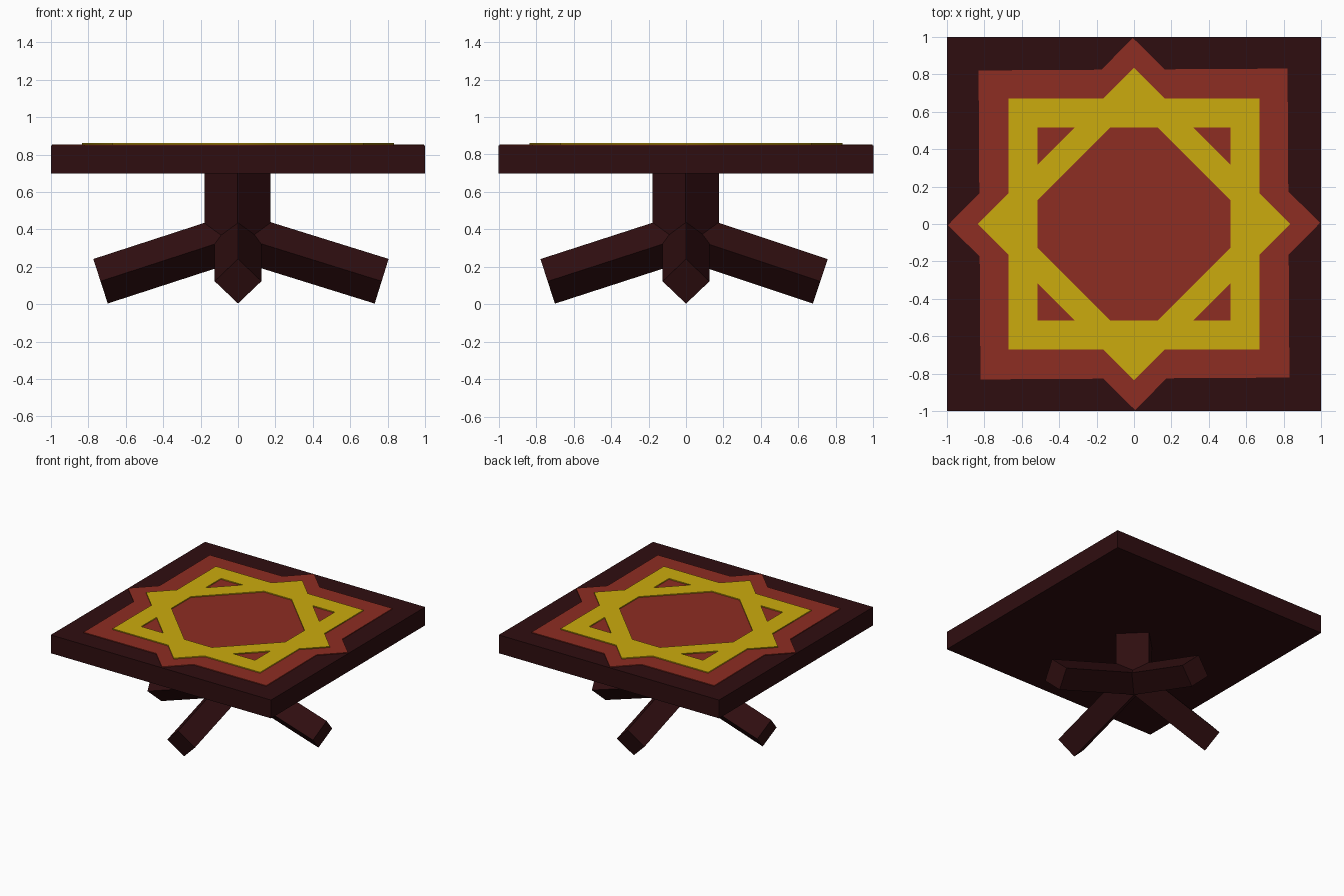
import bpy, bmesh, math
from mathutils import Vector, Matrix

if "Cube" in bpy.data.objects:
    bpy.data.objects.remove(bpy.data.objects["Cube"])


def material(name, rgb):
    m = bpy.data.materials.new(name)
    m.diffuse_color = (*rgb, 1)
    m.use_nodes = True
    m.node_tree.nodes["Principled BSDF"].inputs["Base Color"].default_value = m.diffuse_color
    return m


WOOD = material("dark wood", (0.028, 0.0042, 0.005))
RED = material("brick red", (0.27, 0.026, 0.016))
GOLD = material("gold yellow", (0.6, 0.41, 0.004))


def add_object(name, mesh, mat):
    ob = bpy.data.objects.new(name, mesh)
    bpy.context.collection.objects.link(ob)
    mesh.materials.clear()
    mesh.materials.append(mat)
    return ob


def box(name, size, matrix, mat):
    bm = bmesh.new()
    bmesh.ops.create_cube(bm, size=1)
    bmesh.ops.scale(bm, vec=size, verts=bm.verts)
    bmesh.ops.transform(bm, matrix=matrix, verts=bm.verts)
    me = bpy.data.meshes.new(name)
    bm.to_mesh(me)
    bm.free()
    return add_object(name, me, mat)


def plate(name, loops, z0, z1, mat, turn=0.0):
    """Flat plate from an outline followed by its holes."""
    cu = bpy.data.curves.new(name + "_outline", 'CURVE')
    cu.dimensions = '2D'
    cu.fill_mode = 'BOTH'
    cu.extrude = (z1 - z0) / 2
    for pts in loops:
        sp = cu.splines.new('POLY')
        sp.points.add(len(pts) - 1)
        for p, (x, y) in zip(sp.points, pts):
            p.co = (x, y, 0, 1)
        sp.use_cyclic_u = True
    tmp = bpy.data.objects.new(name + "_outline", cu)
    bpy.context.collection.objects.link(tmp)
    me = bpy.data.meshes.new_from_object(tmp)
    bpy.data.objects.remove(tmp)
    me.transform(Matrix.Translation((0, 0, (z0 + z1) / 2)) @ Matrix.Rotation(turn, 4, 'Z'))
    return add_object(name, me, mat)


def four_turns(pts):
    out = []
    for k in range(4):
        c, s = ((1, 0), (0, 1), (-1, 0), (0, -1))[k]
        out.append([(c * x - s * y, s * x + c * y) for x, y in pts])
    return out


def star(half, tip):
    """Square of given half width joined with a diamond reaching to tip."""
    n = tip - half
    return sum(four_turns([(tip, 0), (half, n), (half, half), (n, half)]), [])


# table top
box("table_top", (2, 2, 0.15), Matrix.Translation((0, 0, 0.773)), WOOD)

# red star inlay and gold star frame on the top
plate("red_star", [star(0.826, 0.995)], 0.846, 0.854, RED, math.radians(0.35))
octagon = sum(four_turns([(0.517, -0.125), (0.517, 0.125)]), [])
corners = four_turns([(0.517, 0.517), (0.317, 0.517), (0.517, 0.317)])
plate("gold_star", [star(0.67, 0.835), octagon] + corners, 0.850, 0.862, GOLD)

# square column standing on edge
box("column", (0.25, 0.25, 0.37),
    Matrix.Translation((-0.002, -0.002, 0.525)) @ Matrix.Rotation(math.pi / 4, 4, 'Z'), WOOD)

# four sloping square legs, also turned on edge
HUB = Vector((0, 0, 0.362))
SIDE = 0.25 / math.sqrt(2)
FEET = {"right": (0.768, 0), "left": (-0.735, 0), "back": (0, 0.717), "front": (0, -0.738)}
for side, (x, y) in FEET.items():
    foot = Vector((x, y, 0.123))
    axis = foot - HUB
    m = (Matrix.Translation((foot + HUB) / 2) @ axis.to_track_quat('Z', 'Y').to_matrix().to_4x4()
         @ Matrix.Rotation(math.pi / 4, 4, 'Z'))
    box(side + "_leg", (SIDE, SIDE, axis.length), m, WOOD)
